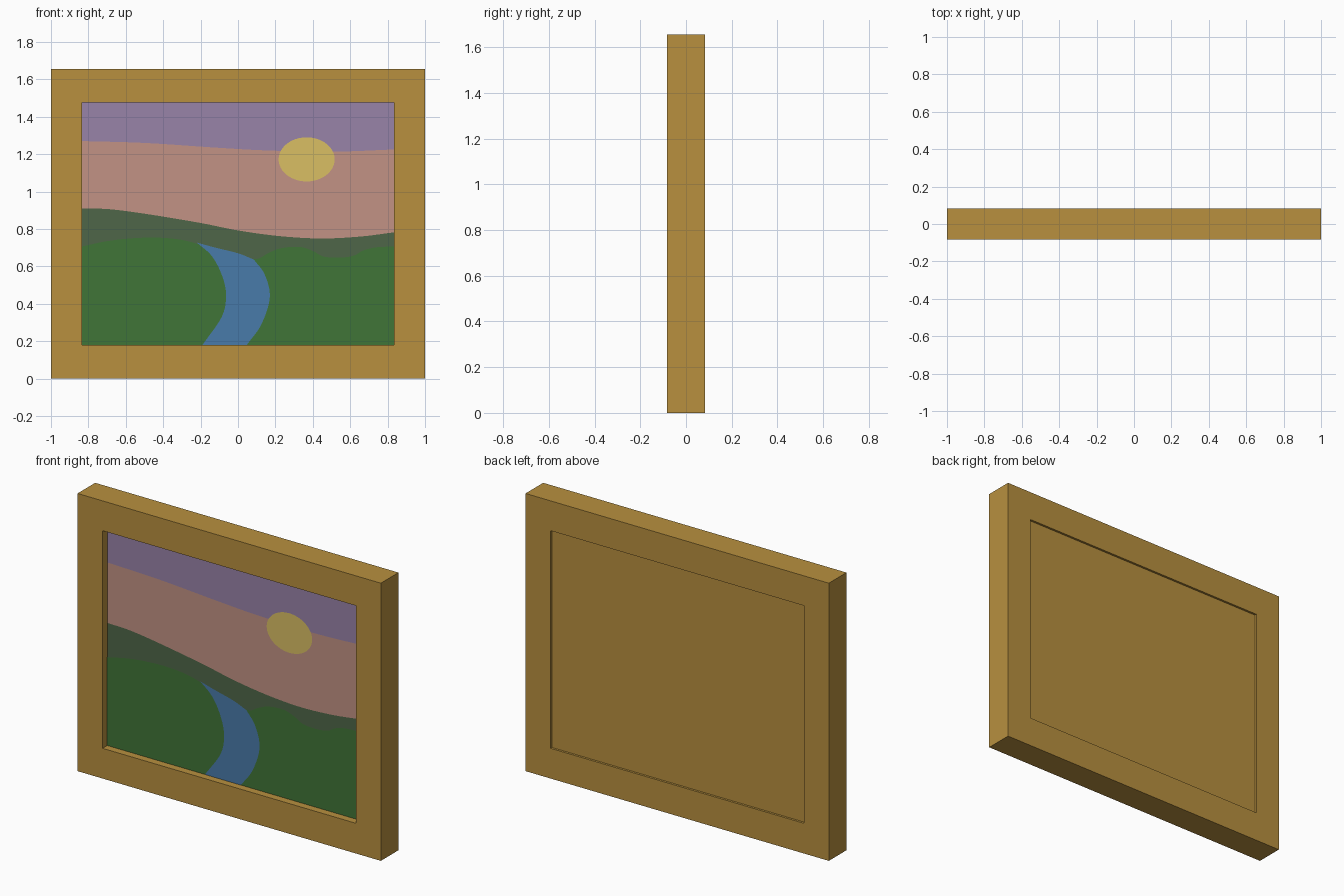
import bpy
import bmesh
import math
from mathutils import Vector

default_cube = bpy.data.objects.get("Cube")
if default_cube:
    bpy.data.objects.remove(default_cube, do_unlink=True)


def make_material(name, red, green, blue):
    """Flat material from 0-255 display values, converted to linear."""
    colour = [((c / 255 + 0.055) / 1.055) ** 2.4 for c in (red, green, blue)] + [1]
    material = bpy.data.materials.new(name)
    material.use_nodes = True
    material.diffuse_color = colour
    material.node_tree.nodes["Principled BSDF"].inputs["Base Color"].default_value = colour
    return material


wood = make_material("golden wood", 184, 144, 63)
purple = make_material("dusk purple", 152, 131, 169)
pink = make_material("sunset pink", 194, 146, 133)
dark_green = make_material("far hill green", 79, 102, 72)
green = make_material("meadow green", 64, 117, 55)
blue = make_material("river blue", 73, 123, 170)
yellow = make_material("sun yellow", 218, 191, 100)

# Main dimensions
HALF_WIDTH, HEIGHT, HALF_DEPTH = 1.0, 1.655, 0.083
OPEN_X, OPEN_LOW, OPEN_HIGH = 0.835, 0.18, 1.477
CANVAS_FRONT, CANVAS_BACK = -0.036, 0.070
LAYER_STEP = 0.001


def finish(bm, name, materials):
    mesh = bpy.data.meshes.new(name)
    bm.to_mesh(mesh)
    bm.free()
    for material in materials:
        mesh.materials.append(material)
    obj = bpy.data.objects.new(name, mesh)
    bpy.context.collection.objects.link(obj)
    return obj


def rectangle(bm, half_width, low, high, y):
    corners = [(-half_width, low), (half_width, low), (half_width, high), (-half_width, high)]
    return [bm.verts.new((x, y, z)) for x, z in corners]


def bridge(bm, loop_a, loop_b):
    """Join two matching closed loops with quads."""
    count = len(loop_a)
    for i in range(count):
        j = (i + 1) % count
        bm.faces.new((loop_a[i], loop_a[j], loop_b[j], loop_b[i]))


def smooth_path(points, steps=8):
    """Catmull-Rom curve through a few points."""
    pts = [Vector(p) for p in points]
    pts = [2 * pts[0] - pts[1]] + pts + [2 * pts[-1] - pts[-2]]
    path = []
    for a, b, c, d in zip(pts, pts[1:], pts[2:], pts[3:]):
        for i in range(steps):
            t = i / steps
            path.append(b + (c - a) * t / 2
                        + (a - b * 2.5 + c * 2 - d / 2) * t ** 2
                        + (b * 3 - a - c * 3 + d) * t ** 3 / 2)
    path.append(pts[-2])
    return path


def painted_shape(name, outline, layer, material):
    """Flat painted area just in front of the canvas, facing forwards."""
    bm = bmesh.new()
    y = CANVAS_FRONT - layer * LAYER_STEP
    face = bm.faces.new([bm.verts.new((x, y, z)) for x, z in outline])
    face.normal_update()
    if face.normal.y > 0:
        face.normal_flip()
    bmesh.ops.triangulate(bm, faces=[face])
    return finish(bm, name, [material])


def painted_land(name, skyline, layer, material):
    """Area from a curved skyline down to the lower edge of the opening."""
    base = [Vector((OPEN_X, OPEN_LOW)), Vector((-OPEN_X, OPEN_LOW))]
    return painted_shape(name, smooth_path(skyline) + base, layer, material)


# Picture frame: one continuous rectangular ring
bm = bmesh.new()
outer_front = rectangle(bm, HALF_WIDTH, 0, HEIGHT, -HALF_DEPTH)
inner_front = rectangle(bm, OPEN_X, OPEN_LOW, OPEN_HIGH, -HALF_DEPTH)
inner_back = rectangle(bm, OPEN_X, OPEN_LOW, OPEN_HIGH, HALF_DEPTH)
outer_back = rectangle(bm, HALF_WIDTH, 0, HEIGHT, HALF_DEPTH)
rings = [outer_front, inner_front, inner_back, outer_back]
for ring, following in zip(rings, rings[1:] + rings[:1]):
    bridge(bm, ring, following)
bmesh.ops.recalc_face_normals(bm, faces=bm.faces)
finish(bm, "picture_frame", [wood])

# Canvas panel: wooden back, purple sky on the front face
bm = bmesh.new()
front = rectangle(bm, OPEN_X, OPEN_LOW, OPEN_HIGH, CANVAS_FRONT)
back = rectangle(bm, OPEN_X, OPEN_LOW, OPEN_HIGH, CANVAS_BACK)
bridge(bm, front, back)
bm.faces.new(front)
bm.faces.new(back)
bmesh.ops.recalc_face_normals(bm, faces=bm.faces)
for face in bm.faces:
    face.material_index = 1 if face.normal.y < -0.5 else 0
finish(bm, "canvas_panel", [wood, purple])

# Landscape bands, painted from far to near
painted_land("sunset_sky", [
    (-OPEN_X, 1.27), (-0.5, 1.26), (-0.12, 1.235), (0.15, 1.22),
    (0.5, 1.213), (OPEN_X, 1.225)], 1, pink)
painted_land("far_hills", [
    (-OPEN_X, 0.91), (-0.68, 0.905), (-0.47, 0.877), (-0.2, 0.832), (0, 0.792),
    (0.22, 0.762), (0.44, 0.749), (0.65, 0.759), (OPEN_X, 0.782)], 2, dark_green)
painted_land("meadow", [
    (-OPEN_X, 0.706), (-0.71, 0.733), (-0.58, 0.749), (-0.44, 0.754), (-0.31, 0.743),
    (-0.2, 0.715), (0, 0.65), (0.1, 0.64), (0.16, 0.67), (0.23, 0.697), (0.33, 0.704),
    (0.4, 0.682), (0.46, 0.652), (0.55, 0.647), (0.62, 0.658), (0.67, 0.685),
    (0.74, 0.702), (OPEN_X, 0.706)], 3, green)

# Winding river: left bank down, right bank back up
left_bank = smooth_path([
    (-0.22, 0.727), (-0.14, 0.655), (-0.085, 0.55), (-0.064, 0.445),
    (-0.087, 0.33), (-0.19, OPEN_LOW)])
right_bank = smooth_path([
    (0.047, OPEN_LOW), (0.125, 0.29), (0.17, 0.435), (0.143, 0.556), (0.085, 0.636)])
far_end = smooth_path([(0.085, 0.636), (0, 0.67), (-0.12, 0.7), (-0.22, 0.727)])
painted_shape("river", left_bank + right_bank + far_end[1:-1], 4, blue)

# Sun: flat oval
SUN_SIDES = 48
angles = [2 * math.pi * i / SUN_SIDES for i in range(SUN_SIDES)]
painted_shape("sun", [(0.367 + 0.15 * math.cos(a), 1.172 + 0.118 * math.sin(a))
                      for a in angles], 4, yellow)
